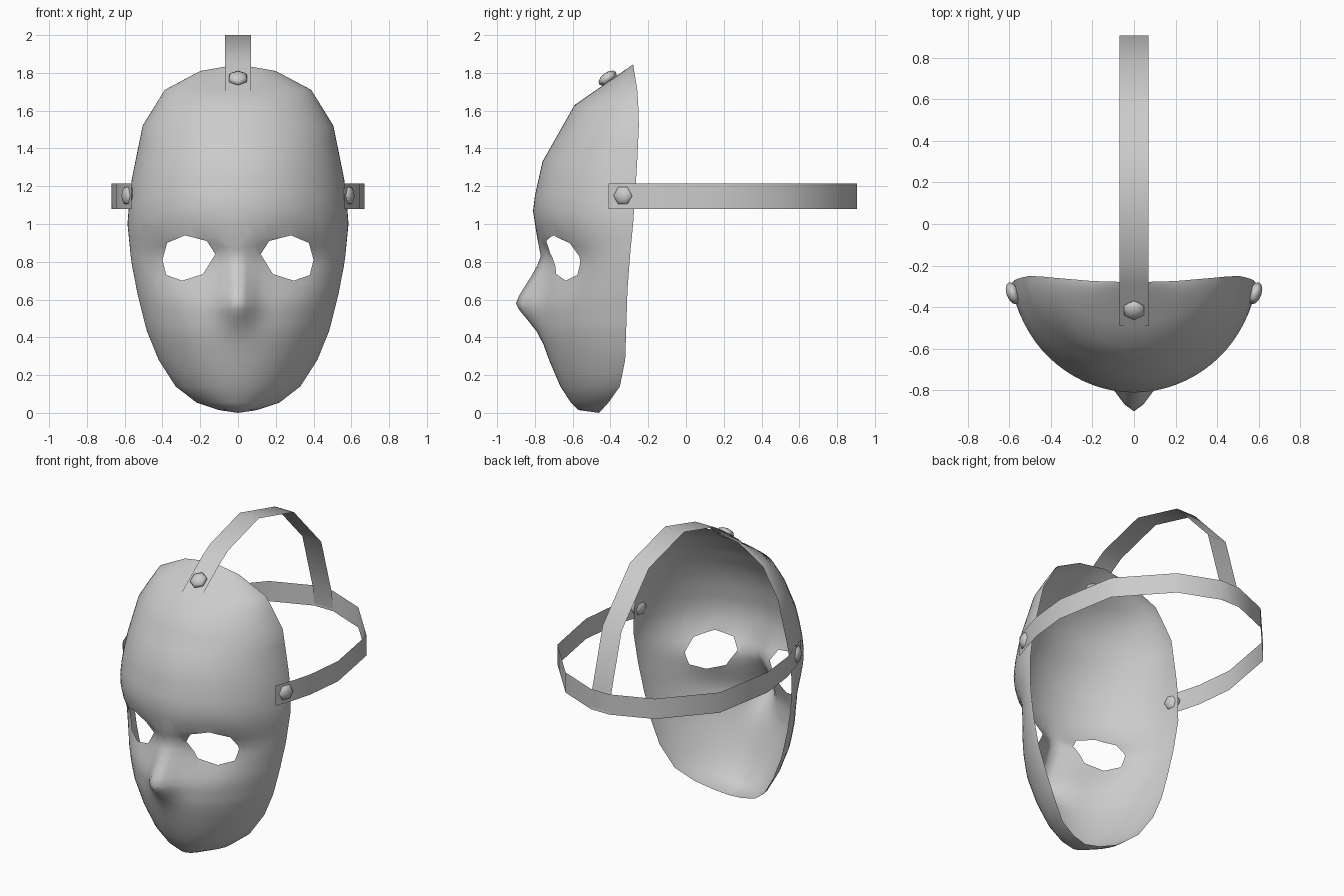
import bpy, bmesh, math
from mathutils import Vector, Matrix

if "Cube" in bpy.data.objects:
    bpy.data.objects.remove(bpy.data.objects["Cube"])

grey = bpy.data.materials.new("plain grey")
grey.diffuse_color = (0.6, 0.6, 0.6, 1)
grey.use_nodes = True
grey.node_tree.nodes["Principled BSDF"].inputs["Base Color"].default_value = grey.diffuse_color


def finish(name, bm):
    mesh = bpy.data.meshes.new(name)
    for f in bm.faces:
        f.smooth = True
    bm.to_mesh(mesh)
    bm.free()
    mesh.materials.append(grey)
    ob = bpy.data.objects.new(name, mesh)
    bpy.context.collection.objects.link(ob)
    return ob


def lerp(table, z):
    # piecewise linear lookup in (z, value) pairs
    for (z0, a), (z1, b) in zip(table, table[1:]):
        if z <= z1:
            return a + (b - a) * max(0, z - z0) / (z1 - z0)
    return table[-1][1]


# Mask shell: half width, rim depth, centre depth and nose height by z
WIDTH = [(0, 0), (.015, .1), (.055, .22), (.14, .33), (.28, .42), (.44, .485), (.62, .53),
         (.8, .565), (1, .585), (1.2, .57), (1.52, .505), (1.71, .388), (1.81, .2), (1.845, 0)]
RIM = [(0, -.46), (.055, -.41), (.14, -.35), (.28, -.322), (.65, -.31), (.85, -.295),
       (1, -.28), (1.3, -.26), (1.55, -.248), (1.71, -.258), (1.845, -.28)]
CENTRE = [(0, -.46), (.015, -.57), (.055, -.61), (.14, -.665), (.28, -.725), (.43, -.77), (.57, -.78),
          (.73, -.76), (.82, -.745), (.93, -.79), (1.07, -.81), (1.15, -.8), (1.33, -.76),
          (1.63, -.59), (1.845, -.28)]
NOSE = [(.34, 0), (.43, .02), (.5, .07), (.57, .125), (.62, .112), (.73, .06), (.82, .027), (.93, 0)]
NOSE_WIDTH = [(.4, .1), (.55, .09), (.65, .075), (.8, .055)]
ROWS = [0, .015, .055, .14, .21, .28, .36, .43, .47, .51, .545, .58, .62, .67, .73, .78, .83, .88,
        .93, 1, 1.07, 1.15, 1.24, 1.33, 1.43, 1.52, 1.63, 1.71, 1.81, 1.845]
COLS = 36


def mask_point(z, a):
    w, rim, mid = lerp(WIDTH, z), lerp(RIM, z), lerp(CENTRE, z)
    x = w * math.sin(a)
    fall = lerp([(.85, 1.3), (1.05, 1.1)], z)
    y = rim + (mid - rim) * max(0, math.cos(a)) ** fall
    y -= lerp(NOSE, z) * math.exp(-(x / lerp(NOSE_WIDTH, z)) ** 2)
    # shallow eye sockets
    y += .06 * math.cos(a) * math.exp(-((abs(x) - .28) / .18) ** 2 - ((z - .78) / .14) ** 2)
    return x, y, z


bm = bmesh.new()
grid = [[bm.verts.new(mask_point(z, math.pi * (c / COLS - .5))) for c in range(COLS + 1)] for z in ROWS]
for lo, hi in zip(grid, grid[1:]):
    for c in range(COLS):
        bm.faces.new((lo[c], lo[c + 1], hi[c + 1], hi[c]))
bmesh.ops.remove_doubles(bm, verts=bm.verts, dist=.0005)

# Eye holes: clip the shell with the sides of a convex outline, then drop the inside
EYE = [(.12, .84), (.185, .735), (.295, .70), (.38, .73), (.40, .81), (.375, .90), (.28, .94), (.165, .91)]
for side in (1, -1):
    pts = [Vector((side * x, 0, z)) for x, z in EYE][::side]
    planes = []
    inside = [f for f in bm.faces if abs(f.calc_center_median().x - side * .26) < .24
              and abs(f.calc_center_median().z - .82) < .2]
    for p, q in zip(pts, pts[1:] + pts[:1]):
        d = q - p
        n = Vector((-d.z, 0, d.x)).normalized()
        geom = set(inside)
        for f in inside:
            geom.update(f.edges)
            geom.update(f.verts)
        bmesh.ops.bisect_plane(bm, geom=list(geom), plane_co=p, plane_no=n, dist=1e-5)
        planes.append((p, n))
        inside = []
        for f in bm.faces:
            c = f.calc_center_median()
            if abs(c.x - side * .26) < .24 and abs(c.z - .82) < .2 \
                    and all((c - o).dot(m) > 0 for o, m in planes):
                inside.append(f)
    bmesh.ops.delete(bm, geom=inside, context='FACES')
finish("mask_shell", bm)


# Straps: flat ribbons swept along a path
def ribbon(name, path, half):
    bm = bmesh.new()
    half = Vector(half)
    pairs = [(bm.verts.new(Vector(p) - half), bm.verts.new(Vector(p) + half)) for p in path]
    for (a, b), (c, d) in zip(pairs, pairs[1:]):
        bm.faces.new((a, c, d, b))
    return finish(name, bm)


half_band = [(.563, -.41), (.61, -.27), (.643, -.15), (.67, .1), (.60, .5), (.33, .8), (.07, .905)]
band = half_band + [(-x, y) for x, y in reversed(half_band)]
ribbon("head_band", [(x, y, 1.147) for x, y in band], (0, 0, .0675))

over = [(-.49, 1.705), (-.285, 1.858), (-.2, 1.91), (.12, 2.0), (.49, 1.9), (.78, 1.59), (.89, 1.21), (.907, 1.08)]
ribbon("top_strap", [(0, y, z) for y, z in over], (-.07, 0, 0))


# Rivets: flattened six-sided domes
def rivet(name, pos, normal, up):
    n, u = Vector(normal).normalized(), Vector(up)
    u = (u - n * u.dot(n)).normalized()
    rot = Matrix((u, n.cross(u), n)).transposed().to_4x4()
    bm = bmesh.new()
    bmesh.ops.create_uvsphere(bm, u_segments=6, v_segments=6, radius=.055)
    bmesh.ops.transform(bm, verts=bm.verts,
                        matrix=Matrix.Translation(pos) @ rot @ Matrix.Diagonal((1, 1, .55, 1)))
    finish(name, bm)


rivet("top_rivet", (0, -.415, 1.772), (0, -.58, .81), (1, 0, 0))
for side, label in ((1, "right"), (-1, "left")):
    rivet(label + "_rivet", (side * .583, -.333, 1.15), (side * .94, -.33, 0), (0, 0, 1))
